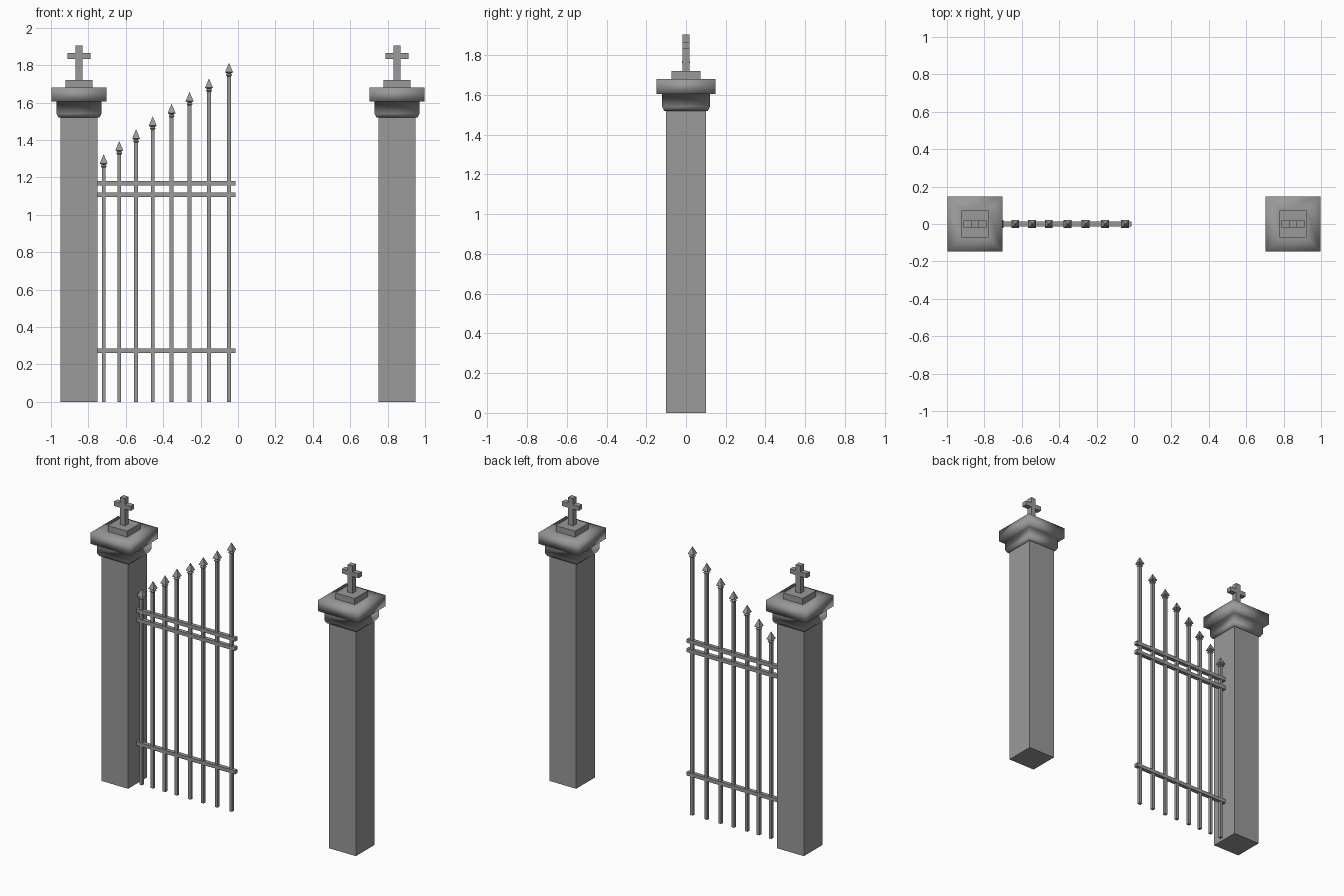
import bpy
import bmesh

default = bpy.data.objects.get("Cube")
if default:
    bpy.data.objects.remove(default, do_unlink=True)

stone = bpy.data.materials.new("grey_stone")
stone.use_nodes = True
GREY = (0.32, 0.32, 0.32, 1)
stone.diffuse_color = GREY
stone.node_tree.nodes["Principled BSDF"].inputs["Base Color"].default_value = GREY


def loft(name, rings, x=0, z=0, smooth=False):
    """Closed square tower from (half width, height) rings."""
    bm = bmesh.new()
    loops = []
    for h, level in rings:
        loops.append([bm.verts.new((x + sx * h, sy * h, z + level))
                      for sx, sy in ((-1, -1), (1, -1), (1, 1), (-1, 1))])
    for low, high in zip(loops, loops[1:]):
        for i in range(4):
            j = (i + 1) % 4
            bm.faces.new((low[i], low[j], high[j], high[i]))
    bm.faces.new(loops[0][::-1])
    bm.faces.new(loops[-1])
    for face in bm.faces:
        face.smooth = smooth
    mesh = bpy.data.meshes.new(name)
    bm.to_mesh(mesh)
    bm.free()
    mesh.materials.append(stone)
    obj = bpy.data.objects.new(name, mesh)
    bpy.context.collection.objects.link(obj)
    return obj


def box(name, x0, x1, half_y, z0, z1):
    """Axis-aligned block centred on y = 0."""
    obj = loft(name, [(1, 0), (1, 1)])
    for v in obj.data.vertices:
        v.co.x = x0 if v.co.x < 0 else x1
        v.co.y *= half_y
        v.co.z = z0 if v.co.z < 0.5 else z1
    return obj


# Pillars with moulded cap, plinth and cross
CAP = [(0.1, 1.52), (0.11, 1.52), (0.12, 1.54), (0.12, 1.605),
       (0.148, 1.605), (0.148, 1.68), (0.072, 1.68)]
for side, x in (("right", -0.85), ("left", 0.85)):
    loft(f"{side}_pillar", [(0.1, 0), (0.1, 1.52)], x)
    loft(f"{side}_cap", CAP, x, smooth=True)
    loft(f"{side}_plinth", [(0.072, 1.68), (0.072, 1.72)], x)
    loft(f"{side}_cross_post", [(0.018, 1.72), (0.018, 1.905)], x)
    for sign, end in ((-1, "outer"), (1, "inner")):
        a, b = sorted((x + sign * 0.018, x + sign * 0.062))
        box(f"{side}_cross_arm_{end}", a, b, 0.018, 1.834, 1.864)

# Gate rails
for name, z in (("bottom", 0.273), ("middle", 1.106), ("top", 1.169)):
    box(f"{name}_rail", -0.755, -0.013, 0.013, z - 0.012, z + 0.012)

# Gate bars with spear heads, rising toward the opening
BARS = [(-0.718, 1.322), (-0.635, 1.392), (-0.545, 1.455), (-0.456, 1.524),
        (-0.355, 1.591), (-0.259, 1.655), (-0.155, 1.727), (-0.048, 1.81)]
HEAD = [(0.01, -0.07), (0.016, -0.063), (0.01, -0.055), (0.021, -0.048), (0.001, 0)]
for i, (x, tip) in enumerate(BARS, 1):
    loft(f"gate_bar_{i}", [(0.01, 0), (0.01, tip - 0.06)], x)
    loft(f"spear_head_{i}", HEAD, x, tip)
